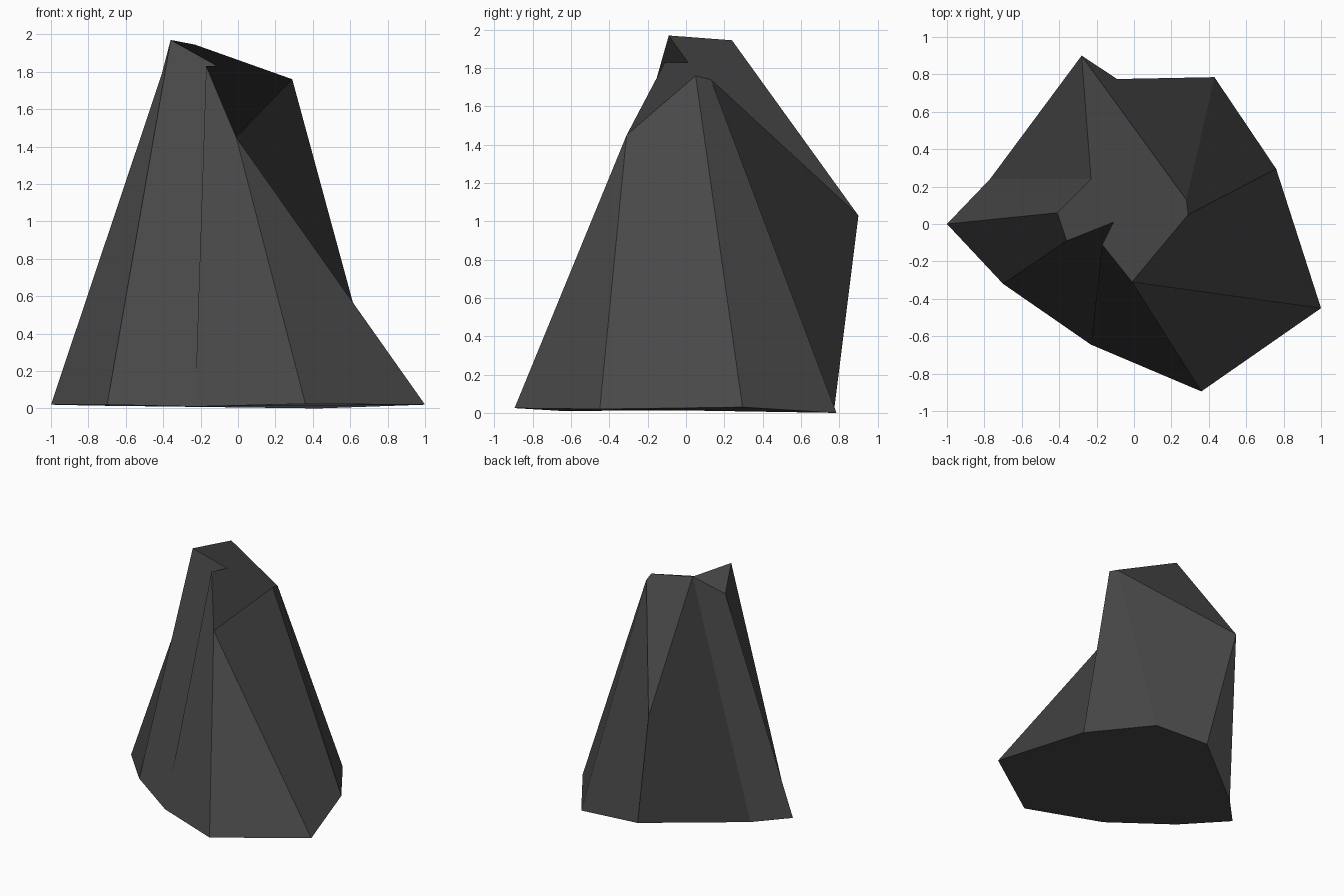
import bpy, bmesh

if "Cube" in bpy.data.objects:
    bpy.data.objects.remove(bpy.data.objects["Cube"])

# Dark stone colour
stone = bpy.data.materials.new("dark_stone")
stone.diffuse_color = (0.065, 0.065, 0.065, 1)
stone.use_nodes = True
stone.node_tree.nodes["Principled BSDF"].inputs["Base Color"].default_value = stone.diffuse_color

# Corners of the boulder: base ring, crown ring and the rear bulge
P = {
    "A": (-1.0, 0.0, .02), "B": (-.70, -.32, .02), "C": (-.23, -.645, .01),
    "D": (.36, -.895, .025), "E": (1.0, -.45, .02), "F": (.76, .295, .03),
    "G": (.43, .785, 0.0), "H": (-.09, .775, .03), "J": (-.77, .24, .015),
    "I": (-.28, .90, 1.03),
    "k": (-.23, .24, 1.945), "l": (-.41, .06, 1.78), "m": (-.36, -.09, 1.97),
    "n": (-.11, .01, 1.83), "o": (-.17, -.11, 1.83), "p": (-.01, -.31, 1.45),
    "q": (.29, .05, 1.76), "r": (.28, .13, 1.74),
}

# Facets, each named by its corners
FACETS = [
    "ABCDEFGHJ",                                    # underside
    "Iklmnopqr",                                    # crown sloping to the rear
    "BmlA", "CnmB", "Con", "CDpo", "DEp",           # front sides
    "FqpE", "FGrq",                                 # right sides
    "HIrG", "IHJk", "JAlk",                         # rear
]

bm = bmesh.new()
verts = {name: bm.verts.new(co) for name, co in P.items()}
for facet in FACETS:
    bm.faces.new([verts[c] for c in facet])
bmesh.ops.recalc_face_normals(bm, faces=bm.faces)

mesh = bpy.data.meshes.new("boulder")
bm.to_mesh(mesh)
bm.free()
mesh.materials.append(stone)
boulder = bpy.data.objects.new("boulder", mesh)
bpy.context.collection.objects.link(boulder)
